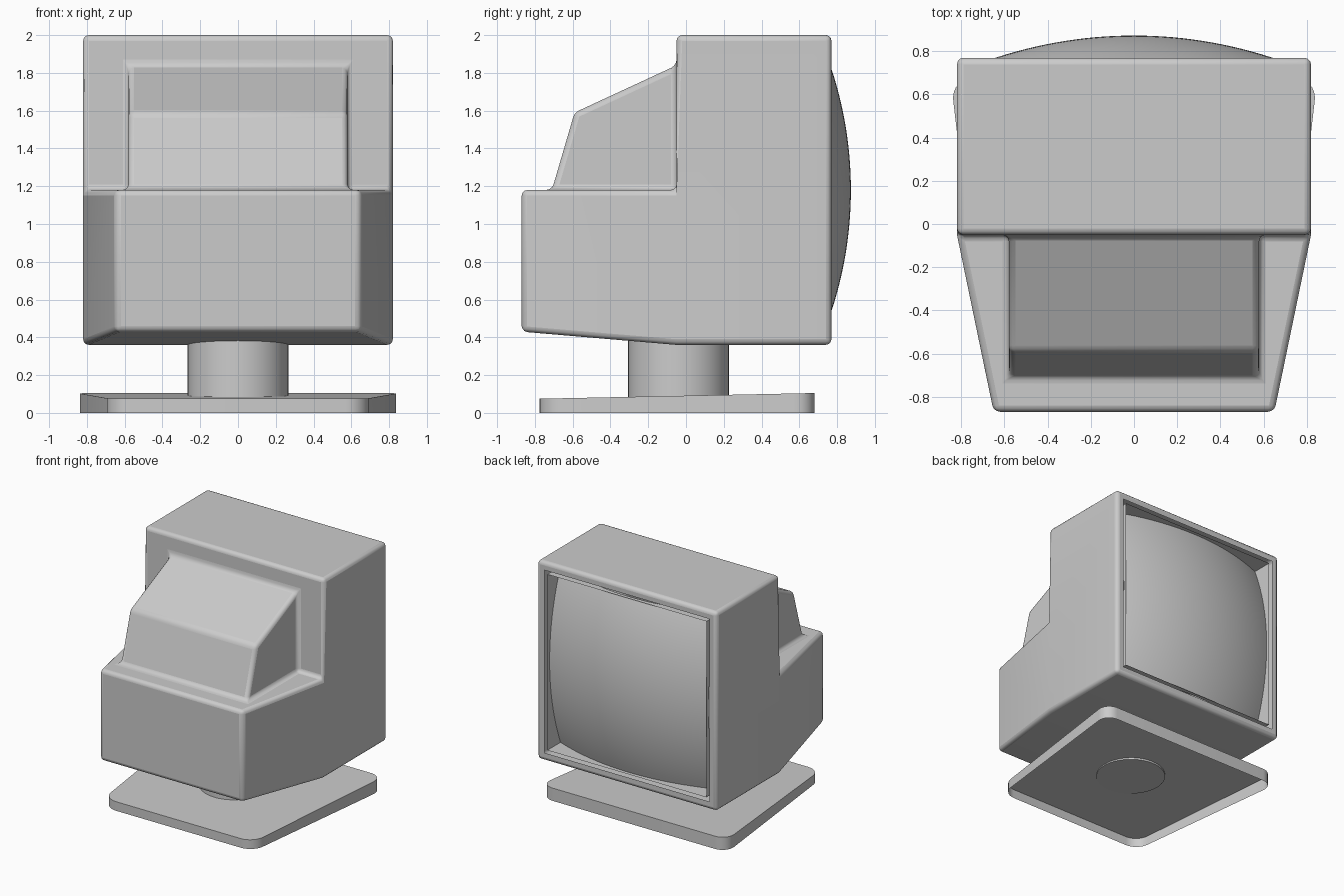
import bpy, bmesh, math

if "Cube" in bpy.data.objects:
    bpy.data.objects.remove(bpy.data.objects["Cube"])


def finish(bm, name, bevel=0.0, angle=30):
    """Turn a bmesh into a named, smooth shaded object."""
    me = bpy.data.meshes.new(name)
    bm.to_mesh(me)
    bm.free()
    ob = bpy.data.objects.new(name, me)
    bpy.context.collection.objects.link(ob)
    if bevel:
        m = ob.modifiers.new("Bevel", 'BEVEL')
        m.width, m.segments = bevel, 3
        m.limit_method, m.angle_limit = 'ANGLE', math.radians(25)
    bpy.ops.object.select_all(action='DESELECT')
    ob.select_set(True)
    bpy.context.view_layer.objects.active = ob
    bpy.ops.object.shade_smooth_by_angle(angle=math.radians(angle))
    return ob


# Casing: half outline points (x, y, z), mirrored to left and right
pts = {
    'b0': (.82, .77, .36), 'b2': (.82, .77, 2.0),                              # screen side
    's0': (.82, -.05, .36), 's1': (.82, -.05, 1.18), 's2': (.82, -.05, 2.0),   # shoulder
    'f0': (.65, -.87, .43), 'f1': (.65, -.87, 1.18),                           # tapered end
    'h0': (.58, -.05, 1.18), 'h1': (.58, -.05, 1.84),                          # hump
    'h2': (.58, -.59, 1.59), 'h3': (.58, -.71, 1.18),
}
bm = bmesh.new()
R = {k: bm.verts.new(p) for k, p in pts.items()}
L = {k: bm.verts.new((-p[0], p[1], p[2])) for k, p in pts.items()}
# side faces, made on both sides
for S in (R, L):
    for loop in ("b0 s0 s1 s2 b2", "s0 f0 f1 s1", "h0 h1 h2 h3"):
        bm.faces.new([S[k] for k in loop.split()])
# faces spanning the middle
for loop in ("b2 s2", "b0 s0", "s0 f0", "f0 f1", "f1 s1 h0 h3",
             "s2 s1 h0 h1", "h1 h2", "h2 h3"):
    ks = loop.split()
    if loop == "f1 s1 h0 h3":
        ring = [R[k] for k in ks] + [L[k] for k in reversed(ks)]
    else:
        ring = [R[k] for k in ks] + [L[k] for k in reversed(ks)]
    bm.faces.new(ring)
back = bm.faces.new([R['b0'], R['b2'], L['b2'], L['b0']])
bmesh.ops.recalc_face_normals(bm, faces=bm.faces)
# bezel opening for the screen
bmesh.ops.inset_region(bm, faces=[back], thickness=.095)
bmesh.ops.delete(bm, geom=[back], context='FACES')
finish(bm, "casing", bevel=.03)

# Screen: bulging grid joined to the bezel by the opening walls
bm = bmesh.new()
bmesh.ops.create_grid(bm, x_segments=32, y_segments=32, size=.725)
for v in bm.verts:
    x, z = v.co.x, v.co.y
    r = 2.05
    v.co = (-x, .873 - r + math.sqrt(r * r - x * x - z * z), 1.18 + z)
rim = [e for e in bm.edges if e.is_boundary]
ext = bmesh.ops.extrude_edge_only(bm, edges=rim)
for v in ext['geom']:
    if isinstance(v, bmesh.types.BMVert):
        v.co.y = .77
bmesh.ops.recalc_face_normals(bm, faces=bm.faces)
if max(bm.faces, key=lambda f: f.calc_center_median().y * (abs(f.normal.y) > .9)).normal.y < 0:
    bmesh.ops.reverse_faces(bm, faces=bm.faces)
finish(bm, "screen")

# Stem
bm = bmesh.new()
bmesh.ops.create_cone(bm, cap_ends=True, segments=48, radius1=.267, radius2=.267, depth=.32)
bmesh.ops.translate(bm, verts=bm.verts, vec=(0, -.04, .24))
finish(bm, "stem")

# Foot plate: tapered, sloping shell with rounded corners, open underneath
bm = bmesh.new()
bmesh.ops.create_cube(bm, size=2)
for v in bm.verts:
    rear, top = v.co.y > 0, v.co.z > 0
    v.co = (math.copysign(.85 if rear else .68, v.co.x),
            .68 if rear else -.775,
            (.105 if rear else .075) if top else 0)
upright = [e for e in bm.edges
           if (e.verts[0].co - e.verts[1].co).xy.length < .001]
bmesh.ops.bevel(bm, geom=upright, offset=.11, segments=8, profile=.5, affect='EDGES')
bmesh.ops.recalc_face_normals(bm, faces=bm.faces)
under = [f for f in bm.faces if f.normal.z < -.9]
bmesh.ops.delete(bm, geom=under, context='FACES')
finish(bm, "foot_plate")
